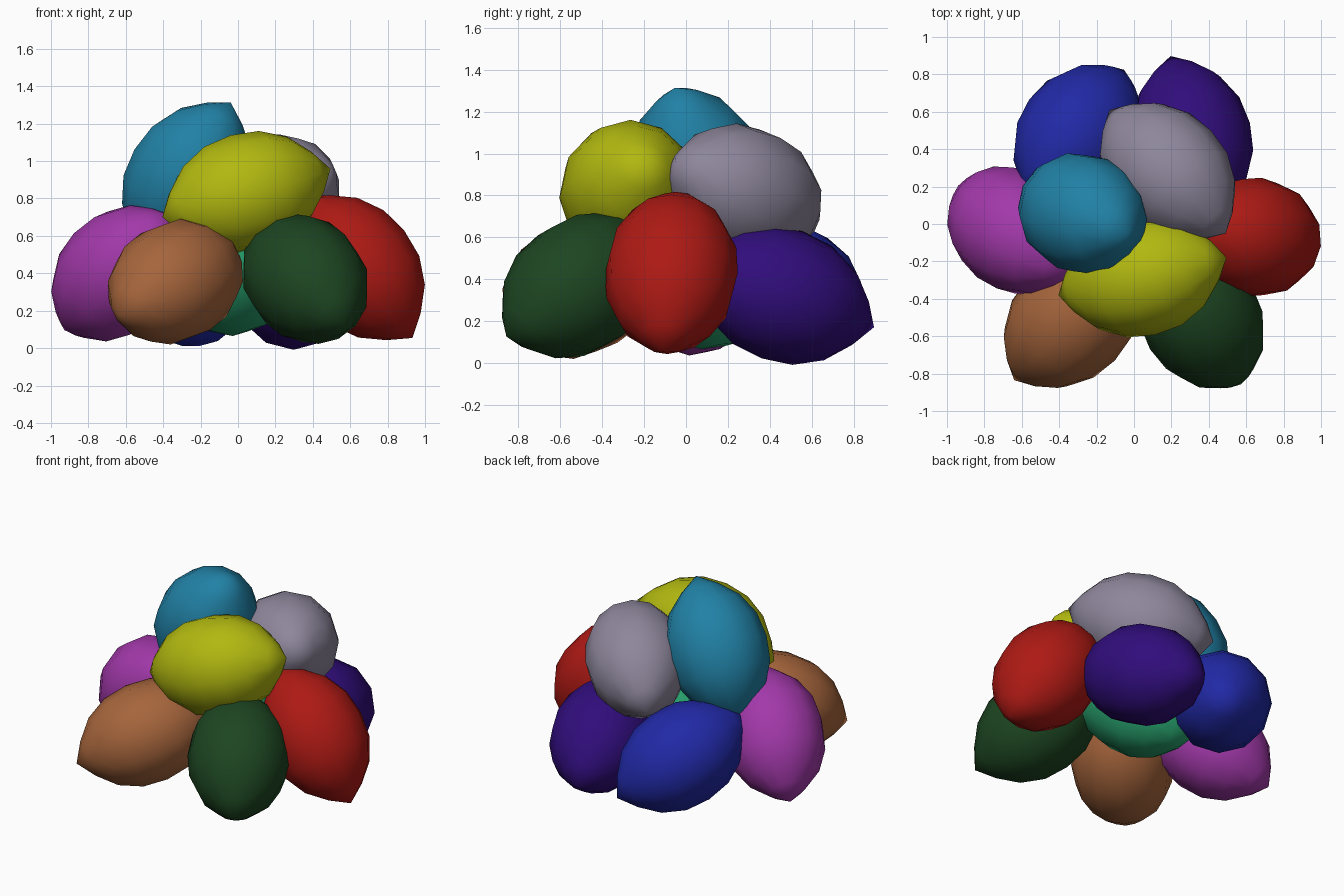
import bpy, bmesh, math
from mathutils import Vector

if "Cube" in bpy.data.objects:
    bpy.data.objects.remove(bpy.data.objects["Cube"])

SIDES = 12
# Half profile of one pod: (distance along axis, radius), mirrored about the middle
HALF = [(0.0, 0.32), (0.155, 0.30), (0.295, 0.229), (0.40, 0.118)]
PROFILE = [(-t, r) for t, r in reversed(HALF[1:])] + HALF
TIP = 0.478


def pod(name, centre, axis, color):
    """Lemon-shaped pod, pointed at both ends, lying along the given axis."""
    bm = bmesh.new()
    rings = []
    for t, r in PROFILE:
        rings.append([bm.verts.new((r * math.cos(2 * math.pi * i / SIDES),
                                    r * math.sin(2 * math.pi * i / SIDES), t))
                      for i in range(SIDES)])
    low, high = bm.verts.new((0, 0, -TIP)), bm.verts.new((0, 0, TIP))
    for i in range(SIDES):
        j = (i + 1) % SIDES
        for a, b in zip(rings, rings[1:]):
            bm.faces.new((a[i], a[j], b[j], b[i]))
        bm.faces.new((low, rings[0][j], rings[0][i]))
        bm.faces.new((high, rings[-1][i], rings[-1][j]))
    for f in bm.faces:
        f.smooth = True
    mesh = bpy.data.meshes.new(name)
    bm.to_mesh(mesh)
    bm.free()
    ob = bpy.data.objects.new(name, mesh)
    bpy.context.collection.objects.link(ob)
    ob.location = centre
    ob.rotation_euler = Vector(axis).to_track_quat('Z', 'Y').to_euler()
    mat = bpy.data.materials.new(name + "_color")
    mat.diffuse_color = (*color, 1)
    mat.use_nodes = True
    mat.node_tree.nodes["Principled BSDF"].inputs["Base Color"].default_value = mat.diffuse_color
    mesh.materials.append(mat)


# Lower ring: tips lean outward and down
pod("red_pod", (0.64, -0.07, 0.43), (0.60, -0.08, -0.77), (0.42, 0.01, 0.007))
pod("dark_green_pod", (0.36, -0.505, 0.37), (0.45, -0.75, -0.52), (0.012, 0.06, 0.015))
pod("brown_pod", (-0.335, -0.51, 0.355), (-0.64, -0.68, -0.36), (0.38, 0.13, 0.045))
pod("magenta_pod", (-0.64, -0.035, 0.40), (-0.59, 0.47, -0.62), (0.36, 0.04, 0.40))
pod("blue_pod", (-0.30, 0.48, 0.35), (0.50, 0.70, -0.45), (0.015, 0.022, 0.38))
pod("purple_pod", (0.31, 0.46, 0.325), (-0.23, 0.88, -0.31), (0.03, 0.004, 0.2))
# Middle of the cluster
pod("green_pod", (0.02, 0.01, 0.43), (0.40, -0.52, 0.55), (0.02, 0.35, 0.15))
# Upper layer
pod("yellow_pod", (0.045, -0.28, 0.83), (0.94, 0.21, 0.27), (0.44, 0.48, 0.005))
pod("grey_pod", (0.18, 0.28, 0.81), (0.64, -0.68, 0.31), (0.27, 0.24, 0.33))
pod("teal_pod", (-0.275, 0.055, 0.912), (0.50, -0.23, 0.85), (0.015, 0.22, 0.38))
